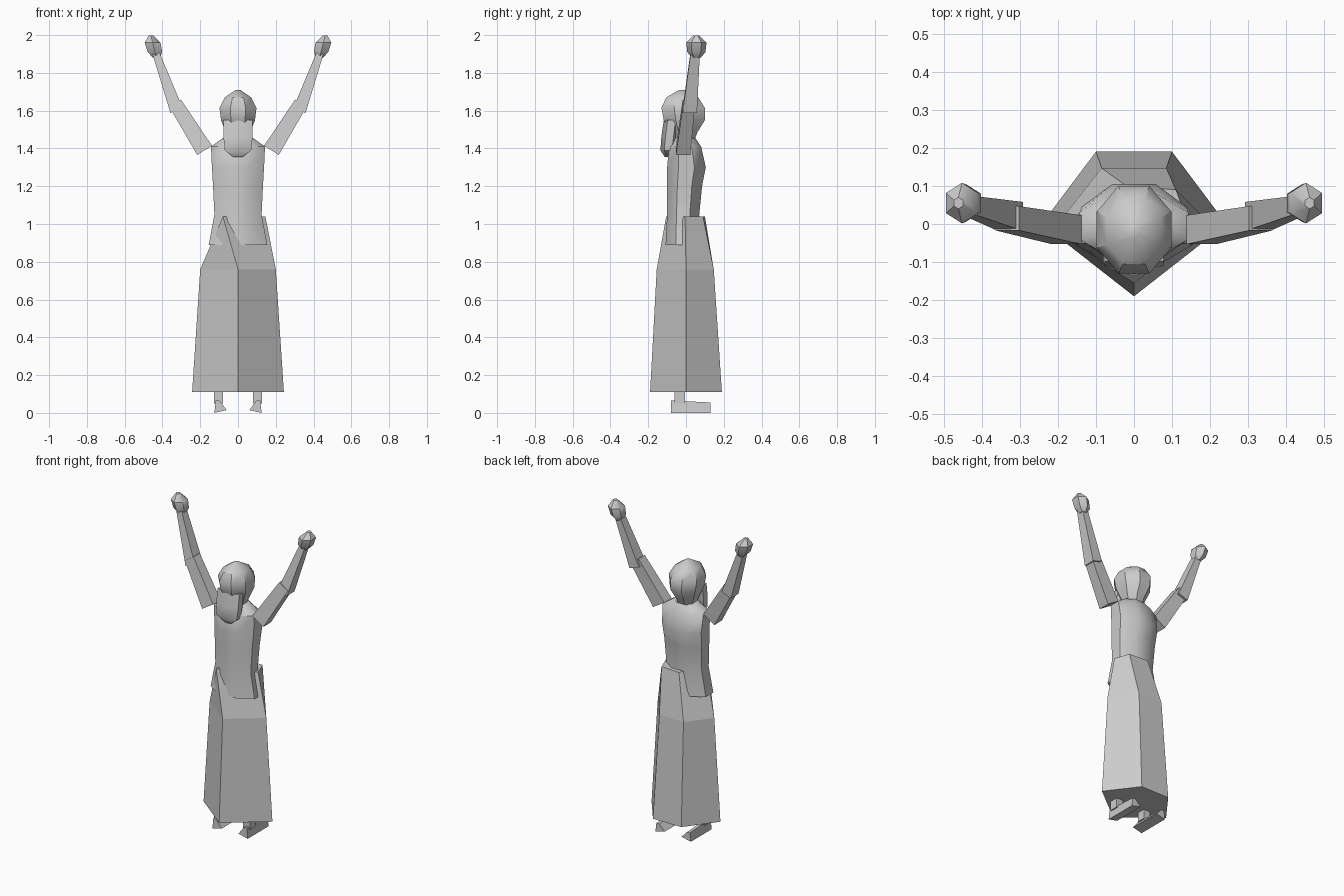
import bpy, bmesh, math
from mathutils import Vector

if "Cube" in bpy.data.objects:
    bpy.data.objects.remove(bpy.data.objects["Cube"])


def loft(name, rings, smooth=None):
    """Skin a list of equal-length point rings and cap both ends."""
    bm = bmesh.new()
    vs = [[bm.verts.new(p) for p in r] for r in rings]
    for a, b in zip(vs, vs[1:]):
        n = len(a)
        for i in range(n):
            j = (i + 1) % n
            bm.faces.new((a[i], a[j], b[j], b[i]))
    bm.faces.new(vs[0][::-1])
    bm.faces.new(vs[-1])
    bmesh.ops.recalc_face_normals(bm, faces=bm.faces)
    me = bpy.data.meshes.new(name)
    bm.to_mesh(me)
    bm.free()
    ob = bpy.data.objects.new(name, me)
    bpy.context.collection.objects.link(ob)
    if smooth:
        bpy.ops.object.select_all(action='DESELECT')
        ob.select_set(True)
        bpy.context.view_layer.objects.active = ob
        bpy.ops.object.shade_smooth_by_angle(angle=math.radians(smooth))
    return ob


def ring(z, rx, y0, y1, n=8, x=0.0):
    """Flat-fronted polygon whose extents are x +- rx and y0..y1."""
    k = math.cos(math.pi / n)
    out = []
    for i in range(n):
        a = 2 * math.pi * (i + 0.5) / n
        out.append((x + rx * math.cos(a) / k,
                    (y0 + y1) / 2 + (y1 - y0) / 2 * math.sin(a) / k, z))
    return out


def limb(name, p, q, r0, r1, d0, d1):
    """Tapered four-sided bar from p to q: r across in the xz plane, d in y."""
    p, q = Vector(p), Vector(q)
    side = (q - p).cross(Vector((0, 1, 0))).normalized()
    def sq(c, r, d):
        return [c + side * r * s + Vector((0, d * t, 0))
                for s, t in ((1, 1), (-1, 1), (-1, -1), (1, -1))]
    return loft(name, [sq(p, r0, d0), sq(q, r1, d1)])


# five-sided long skirt, its waist slanting into the torso
def pent(z, f, s, b, by):
    return [(0, -f, z), (s, 0, z), (b, by, z), (-b, by, z), (-s, 0, z)]

waist = [(-.08, -.105, 1.04), (.145, -.005, 1.04), (.11, .09, 1.04),
         (-.02, .10, 1.04), (-.08, -.08, 1.04)]
loft("skirt", [pent(.11, .19, .243, .10, .19),
               pent(.76, .155, .20, .085, .147), waist])

# torso
loft("torso", [ring(.89, .155, -.108, .075), ring(1.05, .125, -.10, .07),
               ring(1.20, .132, -.10, .085), ring(1.30, .138, -.10, .105),
               ring(1.41, .143, -.09, .08), ring(1.455, .08, -.06, .05)], 40)

# head with headscarf
loft("head", [ring(1.43, .045, -.06, .04), ring(1.485, .065, -.08, .06),
              ring(1.55, .09, -.118, .10), ring(1.615, .098, -.13, .10),
              ring(1.67, .07, -.105, .065), ring(1.71, .012, -.035, -.005)], 35)

# beard
loft("beard", [ring(1.355, .025, -.11, -.08, 6), ring(1.39, .07, -.13, -.06, 6),
               ring(1.46, .077, -.125, -.05, 6), ring(1.55, .077, -.112, -.04, 6)], 40)

for s, tag in ((1, "right"), (-1, "left")):
    # raised arms
    limb("upper_arm_" + tag, (s * .177, -.015, 1.39), (s * .333, .015, 1.64),
         .046, .036, .038, .032)
    limb("forearm_" + tag, (s * .325, .02, 1.60), (s * .44, .05, 1.92),
         .035, .018, .038, .024)
    # fists
    tilt = s * .25
    fist = [ring(z, r, .055 - r * 1.1, .055 + r * 1.1, 6, s * .447 + (z - 1.94) * tilt)
            for z, r in ((1.88, .018), (1.91, .038), (1.96, .042), (1.998, .012))]
    loft("hand_" + tag, fist, 40)
    # lower legs and wedge feet
    loft("leg_" + tag, [ring(z, .024, -.06, -.005, 4, s * .103) for z in (.05, .4)])
    loft("foot_" + tag, [[(s * .06, y, .015), (s * .125, y, 0), (s * .118, y, h),
                          (s * .098, y, h)] for y, h in ((-.08, .066), (.13, .055))])
